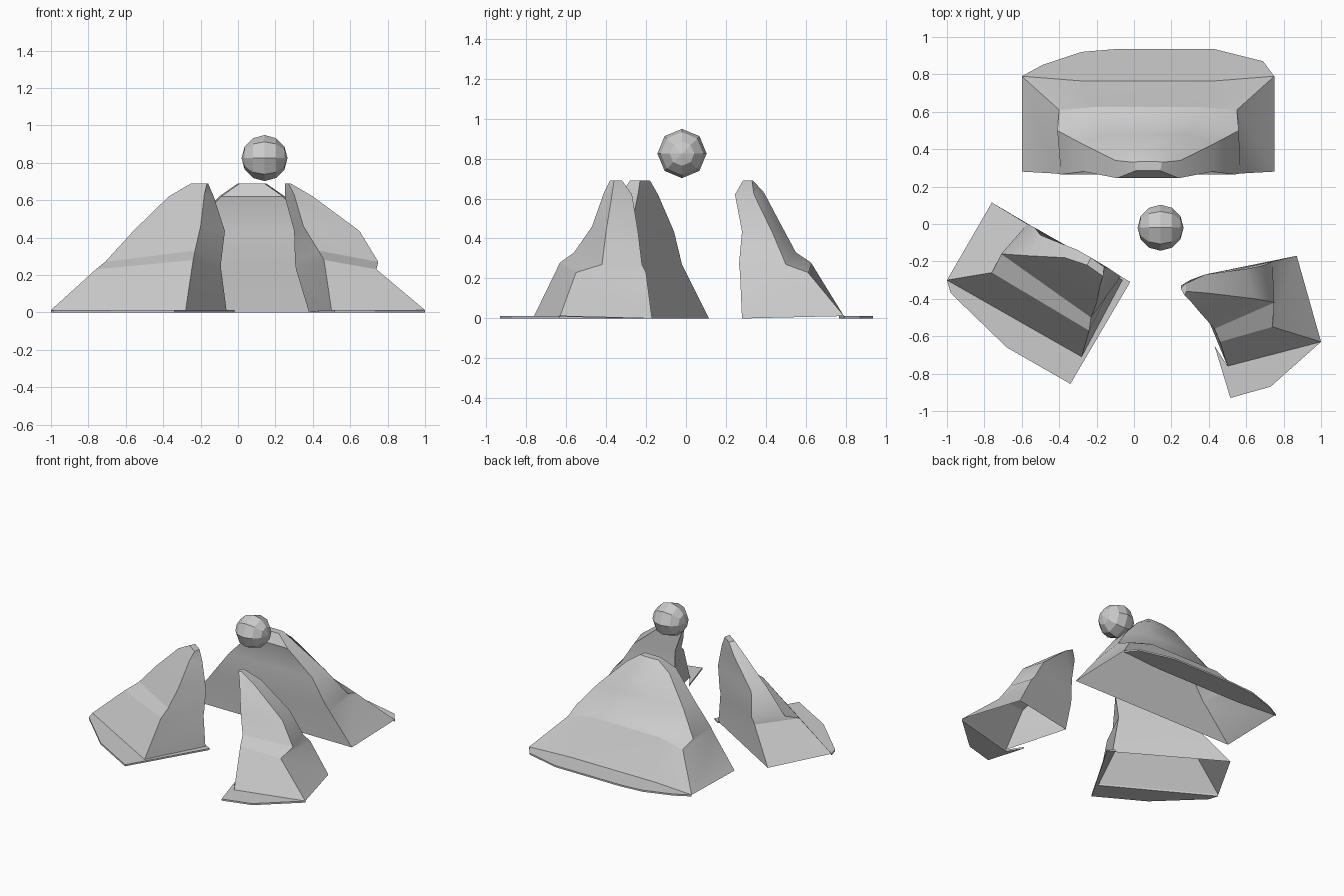
import bpy, bmesh, math

if "Cube" in bpy.data.objects:
    bpy.data.objects.remove(bpy.data.objects["Cube"])

# Shared heights of the strata: end corners and outer (ledge) corners
END = (0.0, .23, .27, .435, .62, .69)
OUT = (.012, .28, .33, .46, .63, .69)
ENDTOP = (.012,) + END[1:]


def make(name, bm):
    bmesh.ops.recalc_face_normals(bm, faces=bm.faces)
    me = bpy.data.meshes.new(name)
    bm.to_mesh(me)
    bm.free()
    ob = bpy.data.objects.new(name, me)
    bpy.context.collection.objects.link(ob)
    return ob


def smooth(ob):
    bpy.ops.object.select_all(action='DESELECT')
    bpy.context.view_layer.objects.active = ob
    ob.select_set(True)
    bpy.ops.object.shade_smooth_by_angle(angle=math.radians(28))


def rock(name, columns):
    """Hollow rock: corner columns (heights, xy points bottom to top) joined by quads."""
    bm = bmesh.new()
    cols = [[bm.verts.new((x, y, z)) for (x, y), z in zip(pts, hs)] for hs, pts in columns]
    for a, b in zip(cols, cols[1:] + cols[:1]):
        for i in range(len(a) - 1):
            bm.faces.new((a[i], b[i], b[i + 1], a[i + 1]))
    bm.faces.new([c[-1] for c in cols])
    smooth(make(name, bm))


def apron(name, outline):
    """Thin ground plate along the foot of a rock."""
    bm = bmesh.new()
    f = bm.faces.new([bm.verts.new((x, y, .012)) for x, y in outline])
    ext = bmesh.ops.extrude_face_region(bm, geom=[f], use_keep_orig=True)
    for v in ext['geom']:
        if isinstance(v, bmesh.types.BMVert):
            v.co.z = 0
    bmesh.ops.triangulate(bm, faces=[f for f in bm.faces if len(f.verts) > 4])
    make(name, bm)


def flip(pts):
    return [(.15 - x, y) for x, y in pts]


# Back rock, symmetric about x = 0.075
outer = [(.75, .79), (.55, .61), (.56, .50), (.43, .43), (.25, .34), (.15, .33)]
middle = [(.43, .765), (.36, .625), (.34, .55), (.28, .48), (.18, .39), (.12, .335)]
inner = [(.75, .28), (.57, .27), (.54, .265), (.42, .28), (.24, .245), (.14, .285)]
rock("back_rock", [(ENDTOP, outer), (OUT, middle), (OUT, flip(middle)),
                   (ENDTOP, flip(outer)), (END, flip(inner)), (END, inner)])
apron("back_apron", [(.75, .79), (.69, .87), (.43, .935), (-.10, .935), (-.28, .92),
                     (-.49, .85), (-.60, .79), (-.28, .765), (.43, .765)])

# Left rock
rock("left_rock", [
    (ENDTOP, [(-1, -.30), (-.76, -.26), (-.71, -.16), (-.56, -.17), (-.37, -.18), (-.25, -.22)]),
    (OUT, [(-.28, -.71), (-.24, -.57), (-.23, -.50), (-.20, -.42), (-.18, -.32), (-.165, -.28)]),
    (END, [(-.06, -.30), (-.09, -.28), (-.09, -.27), (-.07, -.28), (-.13, -.24), (-.16, -.23)]),
    (END, [(-.76, .115), (-.57, .00), (-.53, -.02), (-.50, -.06), (-.30, -.14), (-.23, -.18)]),
])
apron("left_apron", [(-1, -.30), (-.98, -.37), (-.68, -.66), (-.34, -.855), (-.02, -.31),
                     (-.07, -.28), (-.28, -.71)])

# Right rock
rock("right_rock", [
    (ENDTOP, [(1, -.63), (.74, -.55), (.75, -.42), (.65, -.40), (.40, -.37), (.28, -.36)]),
    (OUT, [(.50, -.76), (.46, -.63), (.43, -.56), (.35, -.47), (.30, -.41), (.27, -.38)]),
    (END, [(.38, -.27), (.31, -.30), (.305, -.30), (.30, -.30), (.25, -.33), (.25, -.345)]),
    (END, [(.87, -.17), (.74, -.20), (.70, -.22), (.60, -.24), (.38, -.27), (.275, -.32)]),
])
apron("right_apron", [(1, -.63), (.73, -.87), (.515, -.93), (.43, -.65), (.50, -.76)])

# Floating ball, poles along x
bpy.ops.mesh.primitive_uv_sphere_add(segments=8, ring_count=6, radius=.123,
                                     location=(.142, -.02, .825), rotation=(0, math.pi / 2, 0))
bpy.context.object.name = "ball"
